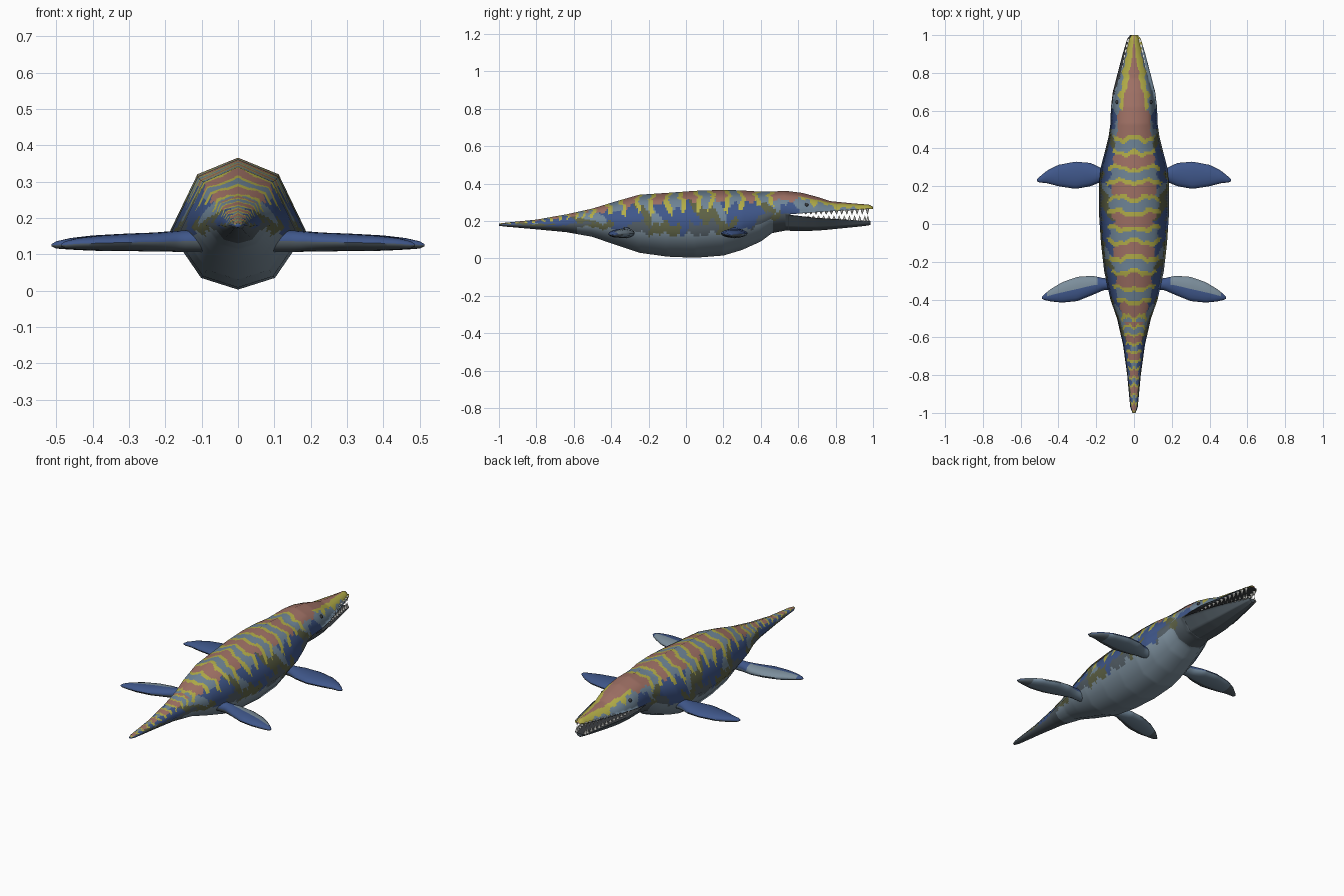
import bpy, bmesh, math
from mathutils import Vector, Matrix

if "Cube" in bpy.data.objects:
    bpy.data.objects.remove(bpy.data.objects["Cube"])

# Palette (linear)
COLOURS = {
    "salmon": (.35, .165, .13), "yellow": (.45, .42, .065),
    "slate": (.16, .235, .31), "blue": (.05, .095, .255),
    "olive": (.11, .12, .06), "dark_grey": (.085, .11, .13),
    "belly_grey": (.2, .27, .33), "tooth_white": (.8, .8, .76),
    "mouth_dark": (.04, .045, .05),
}
NAMES = list(COLOURS)
MATS = []
for name, rgb in COLOURS.items():
    m = bpy.data.materials.new(name)
    m.use_nodes = True
    m.diffuse_color = (*rgb, 1)
    bsdf = m.node_tree.nodes["Principled BSDF"]
    bsdf.inputs["Base Color"].default_value = (*rgb, 1)
    bsdf.inputs["Roughness"].default_value = .8
    MATS.append(m)

# Body stations: y, half width, top z, bottom z
BODY = [
    (-1, .008, .186, .174), (-.97, .02, .19, .17), (-.8, .036, .207, .155),
    (-.64, .058, .235, .14), (-.5, .09, .266, .115), (-.4, .125, .297, .08),
    (-.25, .158, .34, .03), (-.1, .175, .35, .009), (.05, .185, .361, .003),
    (.2, .186, .366, .015), (.3, .176, .363, .045), (.4, .15, .356, .09),
    (.46, .135, .357, .135), (.53, .125, .361, .148), (.62, .122, .35, .146),
    (.7, .112, .329, .148), (.77, .094, .306, .154), (.9, .06, .293, .167),
    (.98, .036, .287, .176), (1, .02, .275, .185),
]
UPPER_LIP = [(.55, .235), (.7, .247), (1, .264)]
LOWER_LIP = [(.55, .233), (.7, .216), (1, .198)]
HALF = [(0, 1), (.6, .87), (1, .43), (.55, .09), (0, 0)]
SECTION = HALF + [(-x, v) for x, v in HALF[-2:0:-1]]
MOUTH_Y = .555


def interp(table, t):
    """Linear lookup of a row in a table keyed by its first column."""
    for a, b in zip(table, table[1:]):
        if t <= b[0]:
            f = max(0, (t - a[0]) / (b[0] - a[0]))
            return [p + (q - p) * f for p, q in zip(a[1:], b[1:])]
    return list(table[-1][1:])


def make_object(name, bm, rule):
    bmesh.ops.recalc_face_normals(bm, faces=bm.faces[:])
    for f in bm.faces:
        f.material_index = NAMES.index(rule(f.calc_center_median(), f.normal))
    mesh = bpy.data.meshes.new(name)
    bm.to_mesh(mesh)
    bm.free()
    for m in MATS:
        mesh.materials.append(m)
    ob = bpy.data.objects.new(name, mesh)
    bpy.context.collection.objects.link(ob)
    bpy.ops.object.select_all(action='DESELECT')
    ob.select_set(True)
    bpy.context.view_layer.objects.active = ob
    bpy.ops.object.shade_smooth_by_angle(angle=math.radians(50))
    return ob


def loft(name, rings, rule):
    bm = bmesh.new()
    rows = [[bm.verts.new(p) for p in ring] for ring in rings]
    for a, b in zip(rows, rows[1:]):
        for i in range(len(a)):
            bm.faces.new((a[i - 1], a[i], b[i], b[i - 1]))
    bm.faces.new(rows[0])
    bm.faces.new(rows[-1])
    return make_object(name, bm, rule)


def body_ring(y, clamp):
    """Eight-sided section, each side divided so it can carry the markings."""
    w, top, bottom = interp(BODY, y)
    ring, steps = [], 9
    for (x0, v0), (x1, v1) in zip(SECTION, SECTION[1:] + SECTION[:1]):
        for s in range(steps):
            f = s / steps
            z = bottom + (top - bottom) * (v0 + (v1 - v0) * f)
            ring.append(Vector((w * (x0 + (x1 - x0) * f), y, clamp(y, z))))
    return ring


def upper_clamp(y, z):
    return max(z, interp(UPPER_LIP, y)[0]) if y > MOUTH_Y else z


def lower_clamp(y, z):
    return min(z, interp(LOWER_LIP, y)[0])


def head_colour(y, t, v, wave):
    if v < .42:
        return "dark_grey"
    crown = .68 if y < .6 else max(0, .5 - 1.25 * (y - .62))
    if v > .6 and t < crown + .06 * wave:
        return "salmon"
    if y > .94 or (y > .6 and v > .6 and t < .64 + .5 * max(0, y - .75) + .12 * wave):
        return "yellow"
    return "blue" if y < .61 and v < .66 + .1 * wave else "slate"


def body_colour(c, n):
    w, top, bottom = interp(BODY, c.y)
    y, t = c.y, abs(c.x) / w
    v = (c.z - bottom) / (top - bottom)
    wave = .5 * math.sin(47 * y + 1) + .5 * math.sin(103 * y)
    if y > MOUTH_Y - .01 and n.z < -.6:
        return "mouth_dark" if y > MOUTH_Y + .01 else "dark_grey"
    if y > .5:
        return head_colour(y, t, v, wave)
    # Belly and lower flank
    cell = math.floor(y * 15 + .5 * math.sin(v * 9) + .4 * math.sin(y * 31))
    if v < .34 + .05 * wave:
        return "belly_grey" if -.58 < y < .46 else "dark_grey"
    if v < .51 + .07 * wave:
        return ("dark_grey", "olive", "dark_grey", "blue", "olive")[cell * 7 % 5]
    # Back stripes, running down the flank as drips
    period = .158 if y > -.52 else .09
    phase = (y - .02) / period + .07 * math.sin(t * 7 + 2 * math.sin(y * 9))
    d = abs(phase % 1 - .5) * 2 + .05 * math.sin(t * 19)
    stripe = "salmon" if d > .62 else "slate" if d < .32 else "yellow"
    if stripe == "slate" and y < -.6 and t > .35:
        stripe = "blue"
    low = {"yellow": .69, "salmon": .83, "slate": .76, "blue": .55}[stripe]
    if v > low + .06 * wave:
        return stripe
    return ("blue", "slate", "blue", "olive", "blue")[cell * 3 % 5]


def smooth_section_normals(ob):
    """Shade the eight-sided body as a rounded form, leaving the mouth sharp."""
    normals = []
    for vert in ob.data.vertices:
        p, vn = vert.co, vert.normal
        w, top, bottom = interp(BODY, p.y)
        if p.y > MOUTH_Y - .02 and p.z < interp(UPPER_LIP, p.y)[0] + .004:
            normals.append((0, 0, 0))
            continue
        half = (top - bottom) / 2
        flat = Vector((p.x / w ** 2, 0, (p.z - bottom - half) / half ** 2))
        flat = flat.normalized() * math.sqrt(max(0, 1 - vn.y ** 2))
        normals.append((flat + Vector((0, vn.y, 0))).normalized())
    ob.data.normals_split_custom_set_from_vertices(normals)


# Body with upper jaw, and lower jaw
body = loft("body_and_upper_jaw",
            [body_ring(-1 + i / 125, upper_clamp) for i in range(251)], body_colour)
smooth_section_normals(body)
loft("lower_jaw", [body_ring(.55 + i / 80, lower_clamp) for i in range(36)],
     lambda c, n: "mouth_dark" if n.z > .7 else "dark_grey")

# Short teeth set inside both jaws
bm = bmesh.new()
for i in range(13):
    for lower in (False, True):
        y = min(.64 + i * .0275 + (.0137 if lower else 0), .972)
        up, low = interp(UPPER_LIP, y)[0], interp(LOWER_LIP, y)[0]
        length = (up - low) * .5
        z = low + length / 2 - .003 if lower else up - length / 2 + .003
        for side in (-1, 1):
            place = Matrix.Translation((side * .72 * interp(BODY, y)[0], y, z))
            turn = Matrix.Rotation(0 if lower else math.pi, 4, 'X')
            bmesh.ops.create_cone(bm, cap_ends=True, segments=6, radius1=.01,
                                  radius2=.001, depth=length, matrix=place @ turn)
make_object("teeth", bm, lambda c, n: "tooth_white")

# Eyes
bm = bmesh.new()
for side in (-1, 1):
    bmesh.ops.create_uvsphere(bm, u_segments=12, v_segments=8, radius=.01,
                              matrix=Matrix.Translation((side * .088, .645, .286)))
make_object("eyes", bm, lambda c, n: "mouth_dark")

# Flippers: x, leading edge y, trailing edge y, middle z, half thickness
FRONT = [(.1, .29, .23, .137, .03), (.17, .295, .225, .136, .029),
         (.23, .323, .2, .134, .026), (.31, .33, .186, .133, .024),
         (.4, .313, .2, .131, .021), (.46, .283, .216, .129, .016),
         (.5, .25, .22, .126, .01), (.513, .238, .226, .125, .003)]
REAR = [(.08, -.29, -.35, .137, .03), (.16, -.287, -.35, .136, .029),
        (.22, -.274, -.376, .134, .026), (.3, -.28, -.408, .133, .024),
        (.38, -.308, -.416, .131, .021), (.44, -.344, -.41, .129, .016),
        (.475, -.372, -.402, .126, .01), (.487, -.386, -.396, .125, .003)]


def flipper(name, table, side, pale_edge):
    def ring(x):
        lead, trail, z, thick = interp(table, x)
        mid, half = (lead + trail) / 2, (lead - trail) / 2
        return [Vector((side * x, mid + half * math.cos(a), z + thick * math.sin(a)))
                for a in (math.tau * k / 16 for k in range(16))]

    def colour(c, n):
        lead, trail = interp(table, abs(c.x))[:2]
        f = (c.y - trail) / max(lead - trail, .001)
        if n.z < -.1:
            return "slate" if f > .4 and abs(c.x) < .42 else "dark_grey"
        return "belly_grey" if pale_edge and f > .55 and .2 < abs(c.x) < .46 else "blue"

    start, end = table[0][0], table[-1][0]
    loft(name, [ring(start + (end - start) * i / 32) for i in range(33)], colour)


for word, side in (("left", 1), ("right", -1)):
    flipper("head_end_flipper_" + word, FRONT, side, False)
    flipper("tail_end_flipper_" + word, REAR, side, True)
